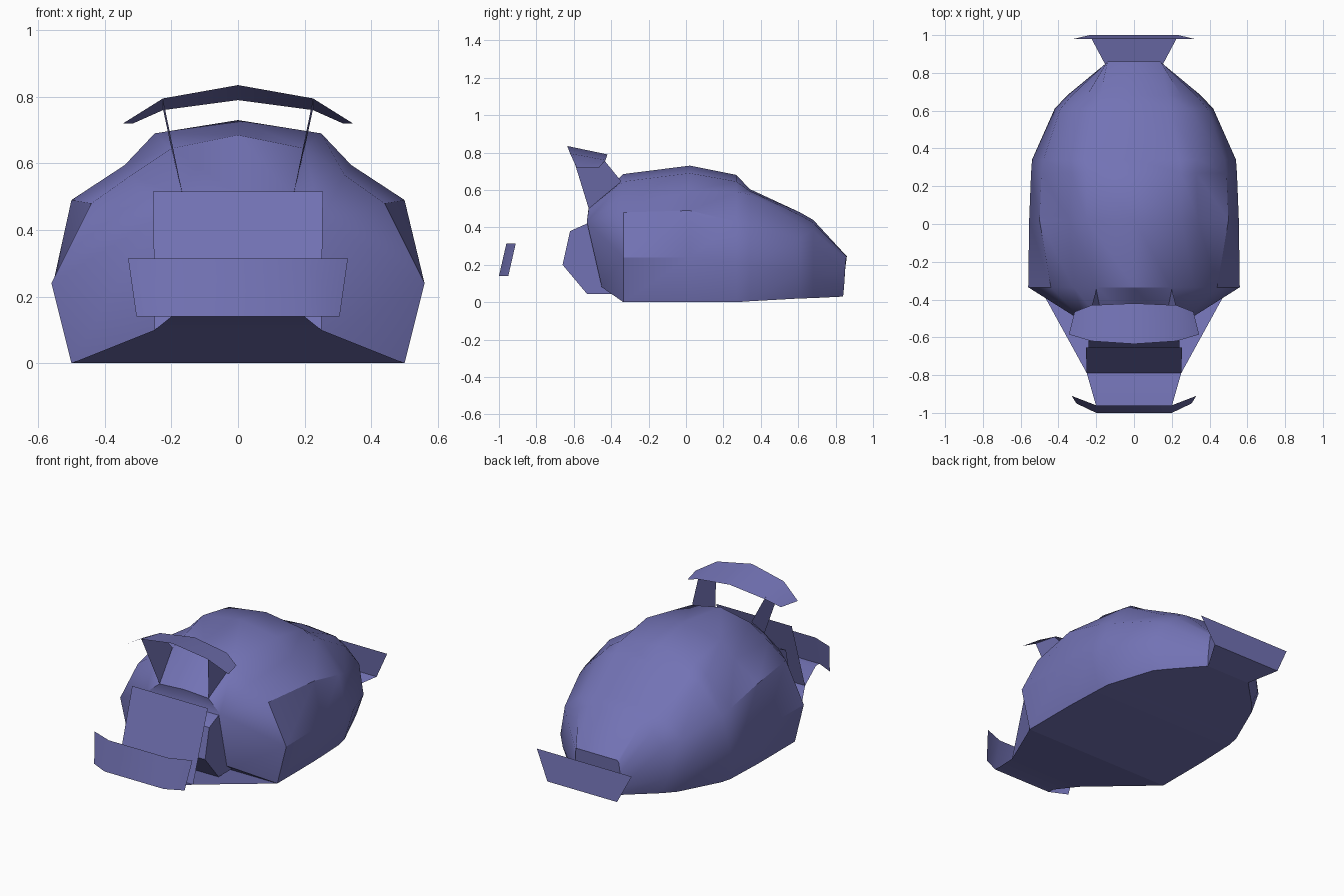
import bpy, bmesh, math

if "Cube" in bpy.data.objects:
    bpy.data.objects.remove(bpy.data.objects["Cube"], do_unlink=True)

paint = bpy.data.materials.new("slate_violet")
paint.use_nodes = True
COLOUR = (0.17, 0.17, 0.46, 1)
paint.diffuse_color = COLOUR
paint.node_tree.nodes["Principled BSDF"].inputs["Base Color"].default_value = COLOUR


def finish(name, bm, closed):
    """Turn a bmesh into a painted, angle-smoothed object."""
    bmesh.ops.remove_doubles(bm, verts=bm.verts, dist=0.001)
    if closed:
        bmesh.ops.recalc_face_normals(bm, faces=bm.faces)
    mesh = bpy.data.meshes.new(name)
    bm.to_mesh(mesh)
    bm.free()
    mesh.materials.append(paint)
    obj = bpy.data.objects.new(name, mesh)
    bpy.context.collection.objects.link(obj)
    bpy.ops.object.select_all(action='DESELECT')
    obj.select_set(True)
    bpy.context.view_layer.objects.active = obj
    bpy.ops.object.shade_smooth_by_angle(angle=math.radians(32))
    return obj


def loft(name, rows, ring=False):
    """Skin rows of half-width points (outside to centre), mirrored in x."""
    bm = bmesh.new()
    grid = []
    for row in rows:
        other = [(-x, y, z) for x, y, z in reversed(row) if x > 0]
        grid.append([bm.verts.new(p) for p in list(row) + other])
    count = len(grid[0])
    for a, b in zip(grid, grid[1:]):
        for i in range(count if ring else count - 1):
            j = (i + 1) % count
            bm.faces.new((a[i], a[j], b[j], b[i]))
    if ring:
        bm.faces.new(grid[0])
        bm.faces.new(grid[-1])
    return finish(name, bm, ring)


def section(y, *points):
    return [(x, y, z) for x, z in points]


# Main hull: sill, waist, shoulder, gutter, roof edge, centre line
nose_corner = (0.25, -0.53, 0.43)
loft("body", [
    [(0.27, -0.45, 0.08), nose_corner, nose_corner, nose_corner,
     (0.165, -0.52, 0.5), (0, -0.52, 0.51)],
    section(-0.335, (0.5, 0), (0.56, 0.24), (0.44, 0.48), (0.32, 0.565), (0.2, 0.645), (0, 0.685)),
    section(0.02, (0.5, 0), (0.555, 0.24), (0.5, 0.49), (0.34, 0.595), (0.25, 0.69), (0, 0.73)),
    section(0.27, (0.49, 0), (0.545, 0.215), (0.49, 0.43), (0.33, 0.59), (0.25, 0.645), (0, 0.68)),
    section(0.34, (0.48, 0.005), (0.54, 0.2), (0.48, 0.41), (0.33, 0.575), (0.24, 0.595), (0, 0.605)),
    section(0.61, (0.37, 0.02), (0.42, 0.16), (0.39, 0.34), (0.29, 0.42), (0.19, 0.465), (0, 0.48)),
    section(0.68, (0.31, 0.022), (0.355, 0.125), (0.33, 0.31), (0.25, 0.385), (0.18, 0.425), (0, 0.44)),
    [(0.15, 0.84, 0.03), (0.155, 0.845, 0.08), (0.15, 0.85, 0.17),
     (0.145, 0.855, 0.23), (0.14, 0.86, 0.245), (0, 0.86, 0.245)],
], ring=True)

# Blunt nose block: side profile extruded across the width
profile = [(-0.5, 0.42), (-0.53, 0.42), (-0.62, 0.38), (-0.66, 0.2), (-0.53, 0.045), (-0.4, 0.045)]
bm = bmesh.new()
left, right = [[bm.verts.new((x, y, z)) for y, z in profile] for x in (0.24, -0.24)]
bm.faces.new(left)
bm.faces.new(right)
for i in range(len(profile)):
    j = (i + 1) % len(profile)
    bm.faces.new((left[i], left[j], right[j], right[i]))
finish("nose_block", bm, True)

# Sheet panels at the front
loft("front_floor", [[(0.5, -0.335, 0)], [(0.25, -0.79, 0.1)], [(0.2, -0.965, 0.14)],
                     [(0.2, -1, 0.14)]])
loft("front_panel", [[(0.25, -0.79, 0.1)], [(0.255, -0.655, 0.515)]])
loft("front_bumper", [
    [(0.305, -0.95, 0.14), (0.2, -1, 0.14)],
    [(0.33, -0.91, 0.315), (0.2, -0.96, 0.315)],
])

# Sheet panels at the back
loft("rear_floor", [[(0.235, 1, 0.07)], [(0.15, 0.84, 0.03)]])
loft("rear_plate", [[(0.32, 0.98, 0.24)], [(0.235, 1, 0.07)]])

# Raised wing and its two struts
loft("wing", [
    [(0.345, -0.585, 0.72), (0.225, -0.62, 0.795), (0, -0.635, 0.835)],
    [(0.315, -0.465, 0.72), (0.225, -0.43, 0.76), (0, -0.42, 0.79)],
])
for side, s in (("left", 1), ("right", -1)):
    bm = bmesh.new()
    corners = [(0.165, -0.52, 0.5), (0.2, -0.345, 0.645), (0.225, -0.44, 0.762), (0.225, -0.61, 0.792)]
    bm.faces.new([bm.verts.new((s * x, y, z)) for x, y, z in corners[::s]])
    finish(side + "_wing_strut", bm, False)
